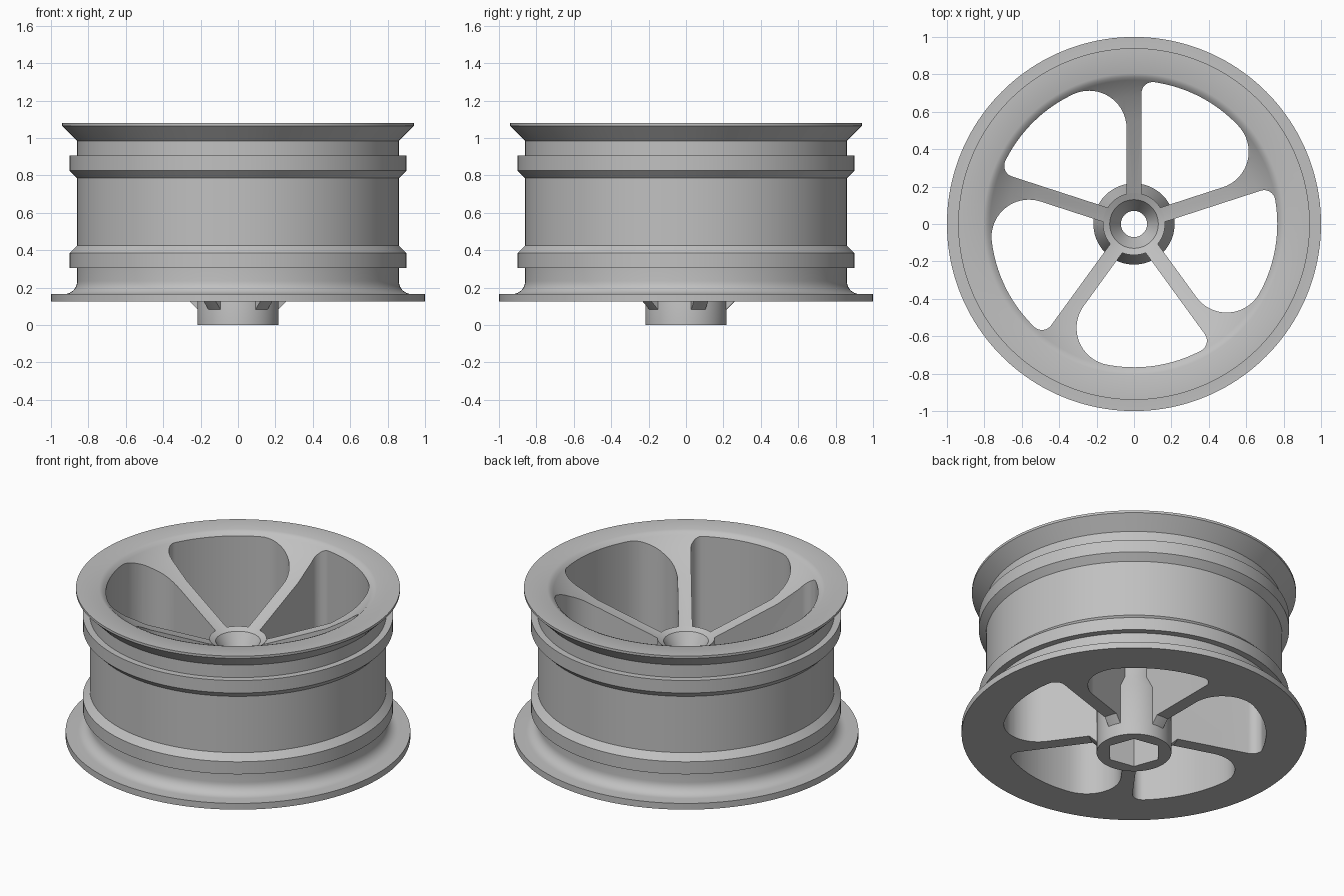
import bpy, bmesh, math
from math import sin, cos, asin, sqrt, pi, radians

cube = bpy.data.objects.get("Cube")
if cube:
    bpy.data.objects.remove(cube, do_unlink=True)

grey = bpy.data.materials.new("metal_grey")
grey.use_nodes = True
colour = (0.53, 0.53, 0.53, 1)
grey.diffuse_color = colour
grey.node_tree.nodes["Principled BSDF"].inputs["Base Color"].default_value = colour


def finish(name, bm):
    bmesh.ops.recalc_face_normals(bm, faces=bm.faces)
    mesh = bpy.data.meshes.new(name)
    bm.to_mesh(mesh)
    bm.free()
    mesh.materials.append(grey)
    obj = bpy.data.objects.new(name, mesh)
    bpy.context.collection.objects.link(obj)
    return obj


def lathe(name, profile, steps):
    """Spin a closed (radius, height) profile around z."""
    bm = bmesh.new()
    rings = [[bm.verts.new((r * cos(2 * pi * i / steps), r * sin(2 * pi * i / steps), z))
              for r, z in profile] for i in range(steps)]
    n = len(profile)
    for i in range(steps):
        a, b = rings[i], rings[(i + 1) % steps]
        for j in range(n):
            k = (j + 1) % n
            bm.faces.new((a[j], b[j], b[k], a[k]))
    return finish(name, bm)


def add_prism(bm, points, low, high):
    bottom = [bm.verts.new((x, y, low)) for x, y in points]
    top = [bm.verts.new((x, y, high)) for x, y in points]
    bm.faces.new(bottom[::-1])
    bm.faces.new(top)
    n = len(points)
    for i in range(n):
        j = (i + 1) % n
        bm.faces.new((bottom[i], bottom[j], top[j], top[i]))


def cut(obj, cutter):
    cutter.hide_render = True
    mod = obj.modifiers.new("cut", "BOOLEAN")
    mod.operation = "DIFFERENCE"
    mod.solver = "EXACT"
    mod.object = cutter
    bpy.context.view_layer.update()
    activate(obj)
    bpy.ops.object.modifier_apply(modifier=mod.name)
    bpy.data.objects.remove(cutter, do_unlink=True)


def activate(obj):
    bpy.ops.object.select_all(action="DESELECT")
    obj.select_set(True)
    bpy.context.view_layer.objects.active = obj


def arc(cx, cy, r, start, end, steps):
    return [(cx + r * cos(start + (end - start) * i / steps),
             cy + r * sin(start + (end - start) * i / steps)) for i in range(steps + 1)]


# Rim and spokes as one turned body
flange_fillet = arc(0.93, 0.235, 0.07, pi, 1.5 * pi, 8)
rim_profile = [
    (0.165, 0.754), (0.55, 0.91), (0.68, 0.985), (0.74, 1.03), (0.77, 1.058),
    (0.785, 1.072), (0.805, 1.08), (0.94, 1.08), (0.94, 1.065), (0.86, 0.985),
    (0.86, 0.905), (0.9, 0.905), (0.9, 0.825), (0.86, 0.785), (0.86, 0.425),
    (0.9, 0.385), (0.9, 0.305), (0.86, 0.305),
] + flange_fillet + [
    (1, 0.165), (1, 0.125), (0.26, 0.125), (0.215, 0.08), (0.195, 0.08),
    (0.195, 0.3), (0.15, 0.4), (0.15, 0.7),
]
rim = lathe("rim_and_spokes", rim_profile, 160)

# Five window pockets, with a wide and a tight outer corner
HALF_SPOKE, OUTER, INNER = 0.04, 0.766, 0.165
WIDE, TIGHT = 0.2, 0.06
SECTOR = radians(72)


def corner(f):
    reach = OUTER - f
    angle = asin((HALF_SPOKE + f) / reach)
    return reach, angle


reach_w, ang_w = corner(WIDE)
reach_t, ang_t = corner(TIGHT)
start = asin(HALF_SPOKE / INNER)
pocket = arc(0, 0, INNER, SECTOR - start, start, 8)
pocket += arc(reach_w * cos(ang_w), reach_w * sin(ang_w), WIDE, -pi / 2, ang_w, 18)
pocket += arc(0, 0, OUTER, ang_w, SECTOR - ang_t, 20)[1:-1]
far = SECTOR - ang_t
pocket += arc(reach_t * cos(far), reach_t * sin(far), TIGHT, far, SECTOR + pi / 2, 12)

bm = bmesh.new()
for i in range(5):
    turn = radians(18) + i * SECTOR
    turned = [(x * cos(turn) - y * sin(turn), x * sin(turn) + y * cos(turn)) for x, y in pocket]
    add_prism(bm, turned, -0.2, 1.3)
cut(rim, finish("pocket_cutter", bm))

# Hub with a stepped outside and a conical seat on top
hub = lathe("hub", [
    (0.217, 0), (0.217, 0.33), (0.166, 0.42), (0.166, 0.756), (0.13, 0.74),
    (0.07, 0.64), (0.07, 0),
], 96)

# Six-sided socket in the underside
bm = bmesh.new()
add_prism(bm, arc(0, 0, 0.16, radians(50), radians(350), 5), -0.2, 0.28)
cut(hub, finish("socket_cutter", bm))

for part in (rim, hub):
    activate(part)
    bpy.ops.object.shade_smooth_by_angle(angle=radians(30))
